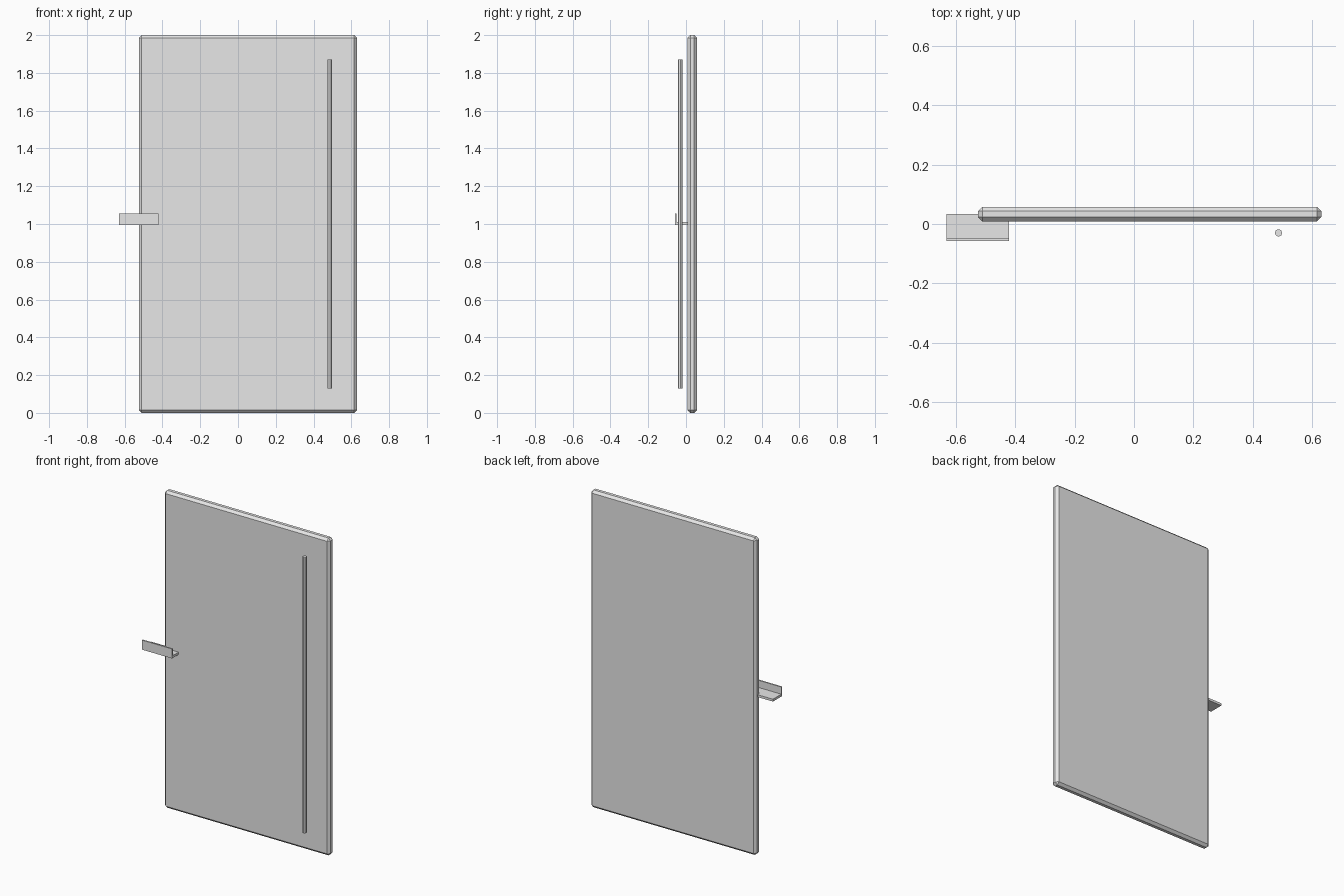
import bpy

cube = bpy.data.objects.get("Cube")
if cube:
    bpy.data.objects.remove(cube, do_unlink=True)

# One plain grey finish for every part
grey = bpy.data.materials.new("light grey")
grey.use_nodes = True
colour = (0.8, 0.8, 0.8, 1)
grey.diffuse_color = colour
grey.node_tree.nodes["Principled BSDF"].inputs["Base Color"].default_value = colour


def box(name, low, high, bevel=0):
    """Flat-shaded box between two corners, optionally chamfered."""
    centre = [(a + b) / 2 for a, b in zip(low, high)]
    bpy.ops.mesh.primitive_cube_add(size=1, location=centre)
    obj = bpy.context.object
    obj.name = name
    obj.scale = [b - a for a, b in zip(low, high)]
    bpy.ops.object.transform_apply(location=False, rotation=False, scale=True)
    obj.data.materials.append(grey)
    if bevel:
        mod = obj.modifiers.new("chamfer", "BEVEL")
        mod.width = bevel
        mod.segments = 1
    return obj


# Door slab with chamfered edges
box("door_panel", (-0.525, 0.008, 0), (0.63, 0.058, 2), bevel=0.015)

# L-shaped bracket at the door edge: flat shelf and upright lip
box("bracket_shelf", (-0.63, -0.058, 0.995), (-0.42, 0.034, 1.01))
box("bracket_lip", (-0.63, -0.058, 1.01), (-0.42, -0.049, 1.055))

# Long vertical pull bar
bpy.ops.mesh.primitive_cylinder_add(vertices=8, radius=0.0125, depth=1.74,
                                    location=(0.486, -0.03, 1.0))
bar = bpy.context.object
bar.name = "pull_bar"
bar.data.materials.append(grey)
